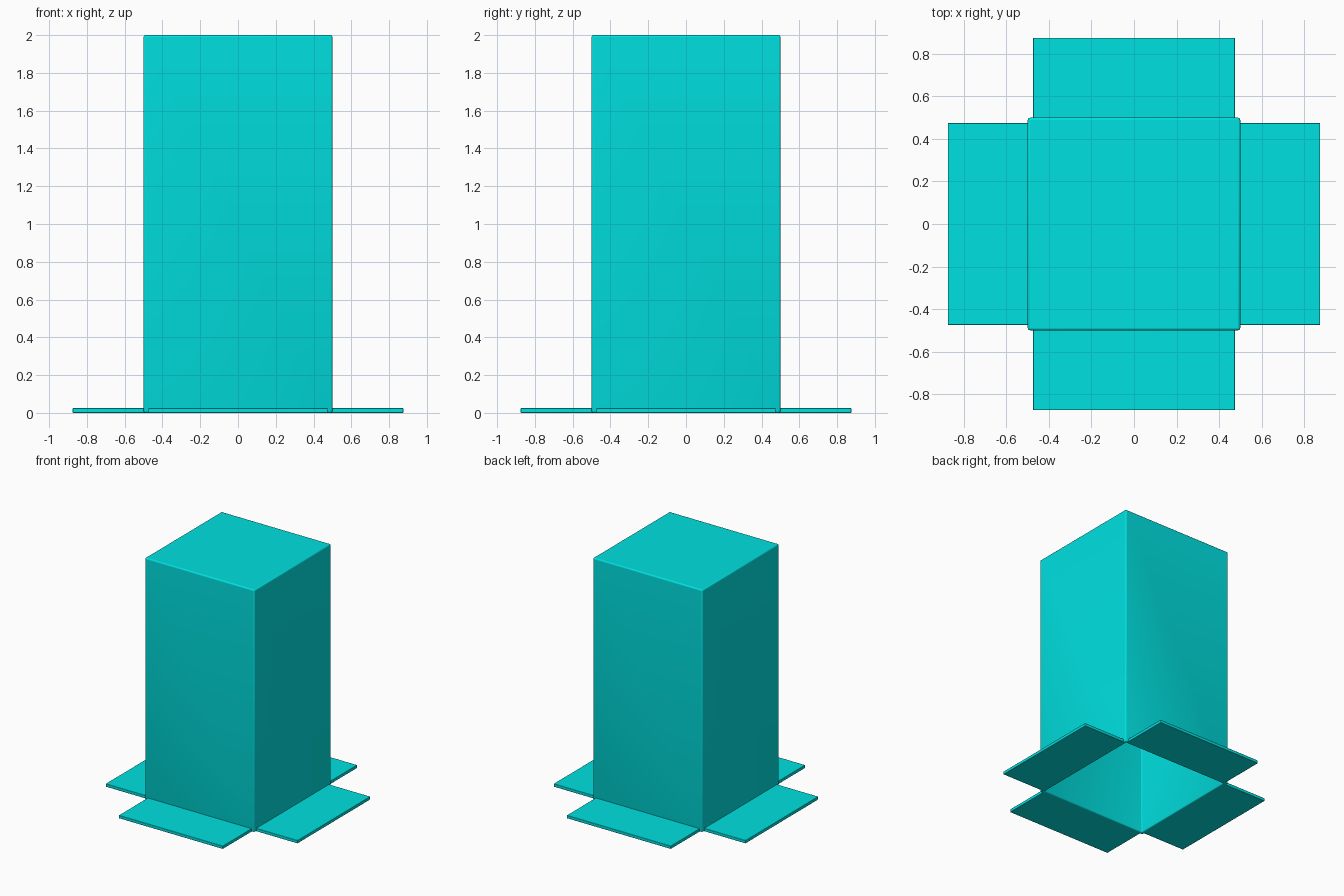
import bpy, bmesh
from math import pi
from mathutils import Matrix

if "Cube" in bpy.data.objects:
    bpy.data.objects.remove(bpy.data.objects["Cube"])

HALF, HEIGHT, WALL, REACH = 0.5, 2.0, 0.025, 0.876

mat = bpy.data.materials.new("cyan_card")
mat.diffuse_color = (0.0, 0.75, 0.75, 1)
mat.use_nodes = True
mat.node_tree.nodes["Principled BSDF"].inputs["Base Color"].default_value = mat.diffuse_color


def add_box(name, lo, hi, open_bottom=False, turn=0.0):
    bm = bmesh.new()
    bmesh.ops.create_cube(bm, size=1)
    for v in bm.verts:
        v.co = [lo[i] + (v.co[i] + 0.5) * (hi[i] - lo[i]) for i in range(3)]
    if open_bottom:
        low = [f for f in bm.faces if f.normal.z < -0.5]
        bmesh.ops.delete(bm, geom=low, context='FACES_ONLY')
    bm.transform(Matrix.Rotation(turn, 4, 'Z'))
    mesh = bpy.data.meshes.new(name)
    bm.to_mesh(mesh)
    bm.free()
    mesh.materials.append(mat)
    ob = bpy.data.objects.new(name, mesh)
    bpy.context.collection.objects.link(ob)
    return ob


def add_bevel(ob, width, segments):
    b = ob.modifiers.new("soft_edges", 'BEVEL')
    b.width, b.segments, b.limit_method = width, segments, 'ANGLE'
    bpy.ops.object.select_all(action='DESELECT')
    ob.select_set(True)
    bpy.context.view_layer.objects.active = ob
    bpy.ops.object.shade_smooth_by_angle()


# Hollow upside-down carton, open at the bottom
carton = add_box("carton", (-HALF, -HALF, 0), (HALF, HALF, HEIGHT), open_bottom=True)
s = carton.modifiers.new("wall", 'SOLIDIFY')
s.thickness, s.offset, s.use_even_offset = WALL, -1, True
add_bevel(carton, 0.01, 3)

# Four flaps folded flat outwards around the opening
for i, side in enumerate(("front", "right", "back", "left")):
    flap = add_box(side + "_flap", (-0.475, -REACH, 0), (0.475, -HALF + 0.015, WALL),
                   turn=i * pi / 2)
    add_bevel(flap, 0.003, 2)
